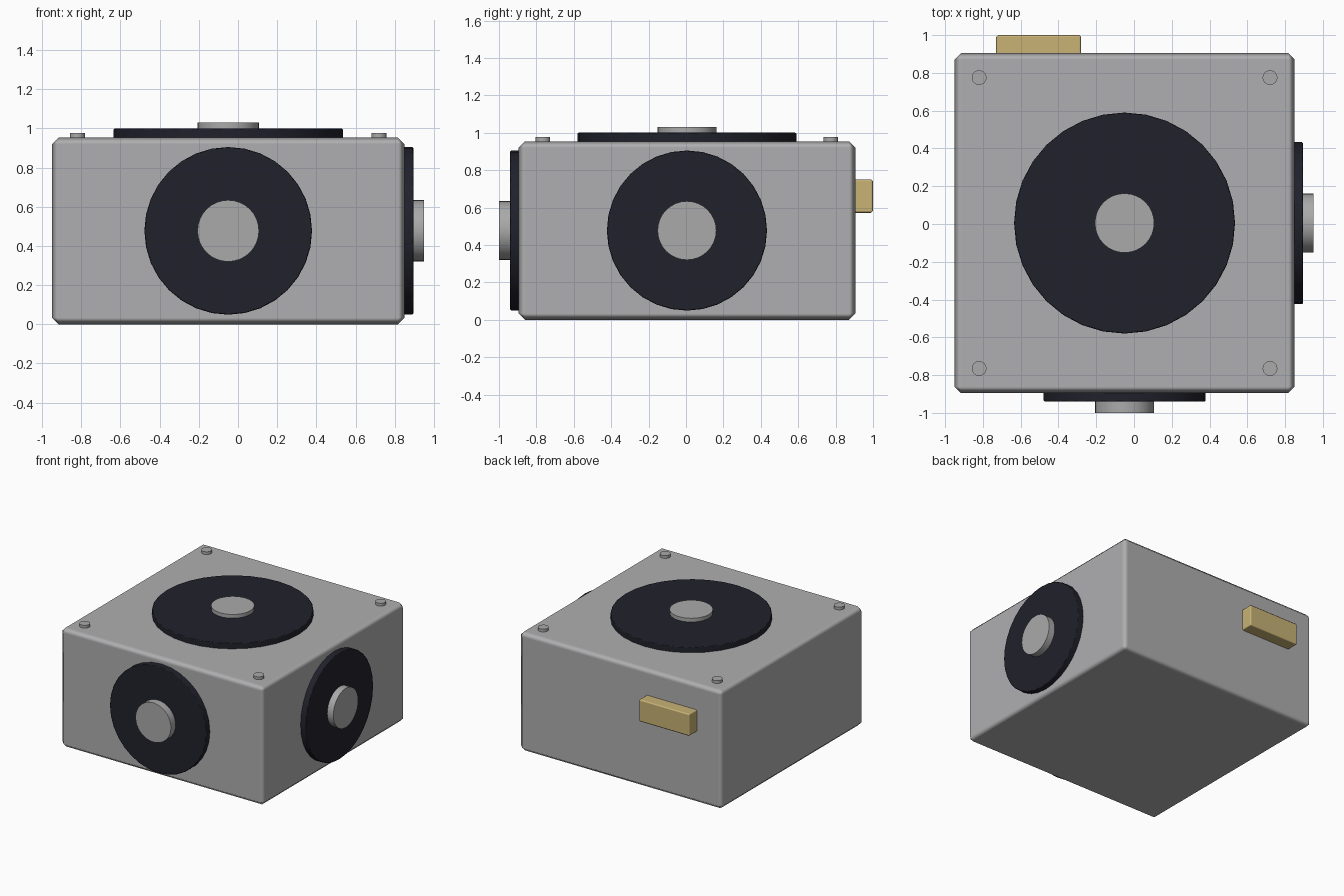
import bpy
import math
from mathutils import Vector

cube = bpy.data.objects.get("Cube")
if cube:
    bpy.data.objects.remove(cube, do_unlink=True)


def material(name, color):
    mat = bpy.data.materials.new(name)
    mat.use_nodes = True
    mat.diffuse_color = (*color, 1)
    mat.node_tree.nodes["Principled BSDF"].inputs["Base Color"].default_value = (*color, 1)
    return mat


GREY = material("light grey", (0.43, 0.43, 0.44))
STEEL = material("steel grey", (0.40, 0.40, 0.40))
DARK = material("dark navy", (0.015, 0.015, 0.025))
GOLD = material("brass", (0.58, 0.45, 0.18))


def finish(obj, name, mat, bevel):
    obj.name = name
    obj.data.materials.append(mat)
    bpy.ops.object.transform_apply(location=False, rotation=False, scale=True)
    bpy.ops.object.shade_smooth_by_angle(angle=math.radians(50))
    if bevel:
        mod = obj.modifiers.new("Bevel", "BEVEL")
        mod.width = bevel
        mod.segments = 1
        mod.limit_method = "ANGLE"
        mod.angle_limit = math.radians(50)
        mod.harden_normals = True


def box(name, low, high, mat, bevel):
    low, high = Vector(low), Vector(high)
    bpy.ops.mesh.primitive_cube_add(size=1, location=(low + high) / 2)
    obj = bpy.context.object
    obj.scale = high - low
    finish(obj, name, mat, bevel)


def disc(name, base, axis, radius, start, end, mat, bevel=0):
    """Cylinder reaching from start to end along the axis out of base."""
    axis = Vector(axis)
    bpy.ops.mesh.primitive_cylinder_add(
        vertices=32, radius=radius, depth=end - start,
        location=Vector(base) + axis * (start + end) / 2,
        rotation=axis.to_track_quat("Z", "Y").to_euler())
    finish(bpy.context.object, name, mat, bevel)


# Housing
CX, CY, CZ, TOP = -0.05, 0.005, 0.477, 0.954
HALF = 0.9
box("housing", (CX - HALF, CY - HALF, 0), (CX + HALF, CY + HALF, TOP), GREY, 0.034)

# Round plate with a central hub on three sides: base, axis, radius, hub height
sides = {
    "top": ((CX, CY, TOP), (0, 0, 1), 0.585, 0.076),
    "front": ((CX, CY - HALF, CZ), (0, -1, 0), 0.428, 0.105),
    "left": ((CX + HALF, CY, CZ), (1, 0, 0), 0.428, 0.1),
}
for side, (base, axis, radius, hub) in sides.items():
    disc(side + "_plate", base, axis, radius, -0.01, 0.046, DARK, 0.006)
    disc(side + "_hub", base, axis, 0.157, 0.03, hub, STEEL)

# Corner bolts on the top
for sx in (-1, 1):
    for sy in (-1, 1):
        name = ("front" if sy < 0 else "back") + ("_left" if sx > 0 else "_right") + "_bolt"
        disc(name, (CX + sx * 0.77, CY + sy * 0.77, TOP), (0, 0, 1), 0.039, -0.01, 0.022, STEEL)

# Brass connector on the back
box("back_connector", (-0.73, 0.88, 0.572), (-0.28, 1.0, 0.75), GOLD, 0.01)
